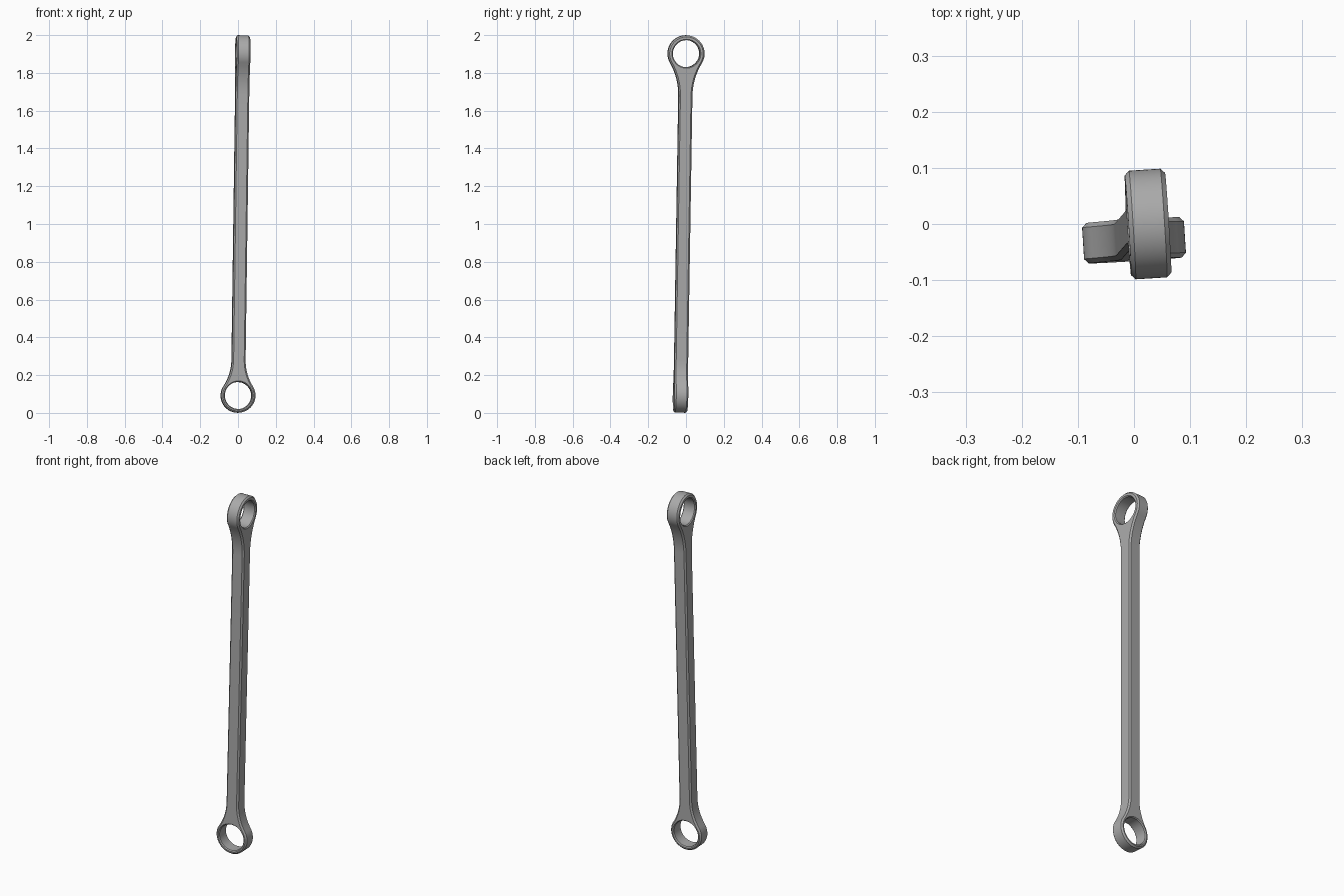
import bpy, bmesh
from math import sin, cos, atan2, sqrt, pi, radians
from mathutils import Vector, Matrix

cube = bpy.data.objects.get("Cube")
if cube:
    bpy.data.objects.remove(cube, do_unlink=True)

# Overall layout: eye centres, bar size and edge chamfers
TOP, BOTTOM = Vector((0.025, 0, 1.902)), Vector((0, -0.029, 0.092))
HALF = (TOP - BOTTOM).length / 2
W, CHAMFER = 0.036, 0.008
HOLE, LIP = 0.0715, 0.005
RING_STEPS, FLARE_STEPS = 48, 8

steel = bpy.data.materials.new("grey steel")
steel.use_nodes = True
colour = (0.40, 0.40, 0.40, 1)
steel.diffuse_color = colour
bsdf = next(n for n in steel.node_tree.nodes if n.type == 'BSDF_PRINCIPLED')
bsdf.inputs["Base Color"].default_value = colour


def outline(r, w, fillet):
    """Eye outline, open at the bar end: bar side, concave flare, ring, and back."""
    d = sqrt((r + fillet) ** 2 - (w + fillet) ** 2)
    end = atan2(d, w + fillet)
    side = [(w, -HALF)]
    for i in range(FLARE_STEPS + 1):
        a = end * i / FLARE_STEPS
        side.append((w + fillet - fillet * cos(a), -d + fillet * sin(a)))
    sweep = pi + 2 * end
    ring = [(r * cos(a), r * sin(a)) for a in
            (-end + sweep * i / RING_STEPS for i in range(1, RING_STEPS))]
    return side + ring + [(-x, z) for x, z in reversed(side)]


def add_eye(bm, r, fillet, place):
    """Chamfered eye with a bored hole and half of the bar."""
    outer = outline(r, W, fillet)
    inset = outline(r - CHAMFER, W - CHAMFER, fillet + CHAMFER)
    angles = [atan2(z, x) for x, z in outer]
    angles[0] = angles[-1] = -pi / 2

    def circle(radius):
        return [(radius * cos(a), radius * sin(a)) for a in angles]

    mouth, bore = circle(HOLE + LIP), circle(HOLE)
    layers = [(mouth, W), (inset, W), (outer, W - CHAMFER),
              (outer, CHAMFER - W), (inset, -W), (mouth, -W),
              (bore, LIP - W), (bore, W - LIP)]
    loops = [[bm.verts.new(place(x, z, depth)) for x, z in pts]
             for pts, depth in layers]
    for i, a in enumerate(loops):
        b = loops[(i + 1) % len(loops)]
        for k in range(len(a) - 1):
            bm.faces.new((a[k], a[k + 1], b[k + 1], b[k]))
    # Web between the hole and the bar on both flat sides
    for m, n in ((0, 1), (5, 4)):
        bm.faces.new((loops[m][0], loops[n][0], loops[n][-1]))


# Two eyes at right angles, welded at mid bar
bm = bmesh.new()
add_eye(bm, 0.097, 0.34, lambda x, z, depth: (depth, x, z + HALF))
add_eye(bm, 0.091, 0.26, lambda x, z, depth: (x, depth, -z - HALF))
bmesh.ops.remove_doubles(bm, verts=bm.verts, dist=0.00001)
bmesh.ops.recalc_face_normals(bm, faces=bm.faces)
mesh = bpy.data.meshes.new("link_rod")
bm.to_mesh(mesh)
bm.free()
mesh.materials.append(steel)

# Lean the rod so it runs between the two eye centres
lean = Vector((0, 0, 1)).rotation_difference(TOP - BOTTOM).to_matrix().to_4x4()
mesh.transform(Matrix.Translation((TOP + BOTTOM) / 2) @ lean
               @ Matrix.Rotation(radians(3.6), 4, 'Z'))
rod = bpy.data.objects.new("link_rod", mesh)
bpy.context.collection.objects.link(rod)
bpy.context.view_layer.objects.active = rod
rod.select_set(True)
bpy.ops.object.shade_smooth_by_angle(angle=radians(25))
